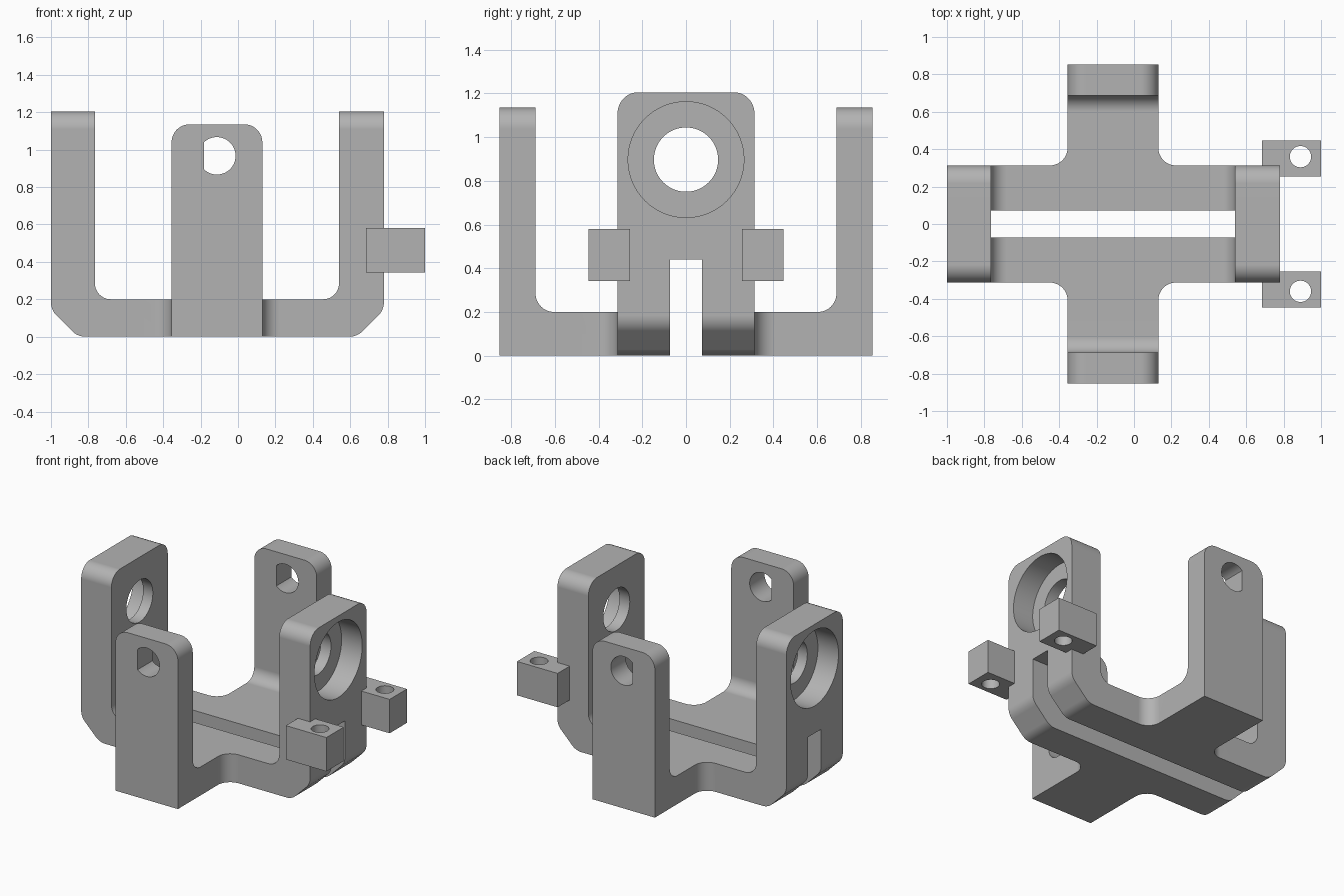
import bpy, bmesh, math
from mathutils import Vector

cube = bpy.data.objects.get("Cube")
if cube:
    bpy.data.objects.remove(cube, do_unlink=True)

grey = bpy.data.materials.new("plain_grey")
grey.use_nodes = True
colour = (0.45, 0.45, 0.45, 1)
grey.diffuse_color = colour
grey.node_tree.nodes["Principled BSDF"].inputs["Base Color"].default_value = colour


def rounded(corners, steps=12):
    """Outline from (u, v, radius) corners, each rounded by its radius."""
    out = []
    for i, (u, v, r) in enumerate(corners):
        p = Vector((u, v))
        if not r:
            out.append(p)
            continue
        a = (Vector(corners[i - 1][:2]) - p).normalized()
        b = (Vector(corners[(i + 1) % len(corners)][:2]) - p).normalized()
        half = a.angle(b) / 2
        c = p + (a + b).normalized() * r / math.sin(half)
        t = r / math.tan(half)
        d0, d1, turn = p + a * t - c, p + b * t - c, math.pi - 2 * half
        for k in range(steps + 1):
            s = k / steps
            out.append(c + (d0 * math.sin((1 - s) * turn) + d1 * math.sin(s * turn)) / math.sin(turn))
    return out


def rect(u0, u1, v0, v1, top_r=0):
    return rounded([(u0, v0, 0), (u1, v0, 0), (u1, v1, top_r), (u0, v1, top_r)])


def circle(u, v, r, flat=None, n=64):
    """Circle outline; 'flat' cuts it into a D shape at that distance."""
    start = math.acos(flat / r) if flat else 0
    span = 2 * (math.pi - start)
    count = n + 1 if flat else n
    return [Vector((u - r * math.cos(start + span * i / n), v + r * math.sin(start + span * i / n)))
            for i in range(count)]


def prism(name, outline, axis, lo, hi):
    """Extrude an outline along the given axis."""
    place = {"x": lambda p, h: (h, p.x, p.y),
             "y": lambda p, h: (p.x, h, p.y),
             "z": lambda p, h: (p.x, p.y, h)}[axis]
    bm = bmesh.new()
    low = [bm.verts.new(place(p, lo)) for p in outline]
    high = [bm.verts.new(place(p, hi)) for p in outline]
    bm.faces.new(low)
    bm.faces.new(high)
    for i in range(len(low)):
        bm.faces.new((low[i - 1], low[i], high[i], high[i - 1]))
    bmesh.ops.recalc_face_normals(bm, faces=bm.faces)
    mesh = bpy.data.meshes.new(name)
    bm.to_mesh(mesh)
    bm.free()
    mesh.materials.append(grey)
    ob = bpy.data.objects.new(name, mesh)
    bpy.context.collection.objects.link(ob)
    return ob


def activate(ob):
    bpy.ops.object.select_all(action="DESELECT")
    ob.select_set(True)
    bpy.context.view_layer.objects.active = ob


def combine(ob, other, operation):
    """Apply a boolean and discard the second object."""
    mod = ob.modifiers.new("combine", "BOOLEAN")
    mod.operation, mod.solver, mod.object = operation, "EXACT", other
    activate(ob)
    bpy.ops.object.modifier_apply(modifier=mod.name)
    bpy.data.objects.remove(other, do_unlink=True)


def finish(ob):
    activate(ob)
    bpy.ops.object.shade_smooth_by_angle(angle=math.radians(30))
    mod = ob.modifiers.new("clean_shading", "WEIGHTED_NORMAL")
    mod.keep_sharp = True


def u_profile(lo, hi, in_lo, in_hi, chamfer):
    """U section with a floor, filleted inside, optionally chamfered below."""
    over, floor, fillet = 1.4, 0.2, 0.085
    if chamfer:
        bottom = [(lo, chamfer, 0.1), (lo + chamfer, 0, 0.1), (hi - chamfer, 0, 0.1), (hi, chamfer, 0.1)]
    else:
        bottom = [(lo, 0, 0), (hi, 0, 0)]
    return rounded([(lo, over, 0)] + bottom + [(hi, over, 0), (in_hi, over, 0), (in_hi, floor, fillet),
                                               (in_lo, floor, fillet), (in_lo, over, 0)])


# Main dimensions
LEFT, RIGHT, HALF = -1.0, 0.78, 0.313
X0, X1, DEPTH = -0.355, 0.13, 0.853
BORE_Z, PIN_X, PIN_Z = 0.897, -0.113, 0.967

# Long yoke, trimmed to its rounded end outline
body = prism("crossed_yoke_body", u_profile(LEFT, RIGHT, -0.765, 0.54, 0.143), "y", -0.5, 0.5)
combine(body, prism("trim", rect(-HALF, HALF, -0.1, 1.205, 0.095), "x", -2, 2), "INTERSECT")

# Short cross yoke
cross = prism("cross_yoke", u_profile(-DEPTH, DEPTH, -0.688, 0.688, 0), "x", -1, 1)
combine(cross, prism("trim", rect(X0, X1, -0.1, 1.135, 0.095), "y", -2, 2), "INTERSECT")
combine(body, cross, "UNION")

# Floor web with filleted inner corners
f, wx, wy = 0.095, 0.2, 0.5
web = rounded([(X0, -wy, 0), (X1, -wy, 0), (X1, -HALF, f), (X1 + wx, -HALF, 0),
               (X1 + wx, HALF, 0), (X1, HALF, f), (X1, wy, 0), (X0, wy, 0),
               (X0, HALF, f), (X0 - wx, HALF, 0), (X0 - wx, -HALF, 0), (X0, -HALF, f)])
combine(body, prism("web", web, "z", 0, 0.2), "UNION")

# Slot, through bore with counterbores, and D-shaped pin holes
combine(body, prism("slot", rect(-0.073, 0.073, -0.2, 0.44), "x", -2, 2), "DIFFERENCE")
combine(body, prism("bore", circle(0, BORE_Z, 0.147), "x", -2, 2), "DIFFERENCE")
for lo, hi in ((-2, LEFT + 0.16), (RIGHT - 0.16, 2)):
    combine(body, prism("counterbore", circle(0, BORE_Z, 0.265), "x", lo, hi), "DIFFERENCE")
combine(body, prism("pin_hole", circle(PIN_X, PIN_Z, 0.1, 0.07), "y", -2, 2), "DIFFERENCE")
finish(body)

# Drilled lugs beside the outer arm
for side, name in ((-1, "front_lug"), (1, "back_lug")):
    y0, y1 = sorted((side * 0.255, side * 0.447))
    lug = prism(name, rect(0.685, 1.0, y0, y1), "z", 0.342, 0.58)
    combine(lug, prism("lug_hole", circle(0.89, side * 0.36, 0.057, n=40), "z", 0, 1), "DIFFERENCE")
    finish(lug)
